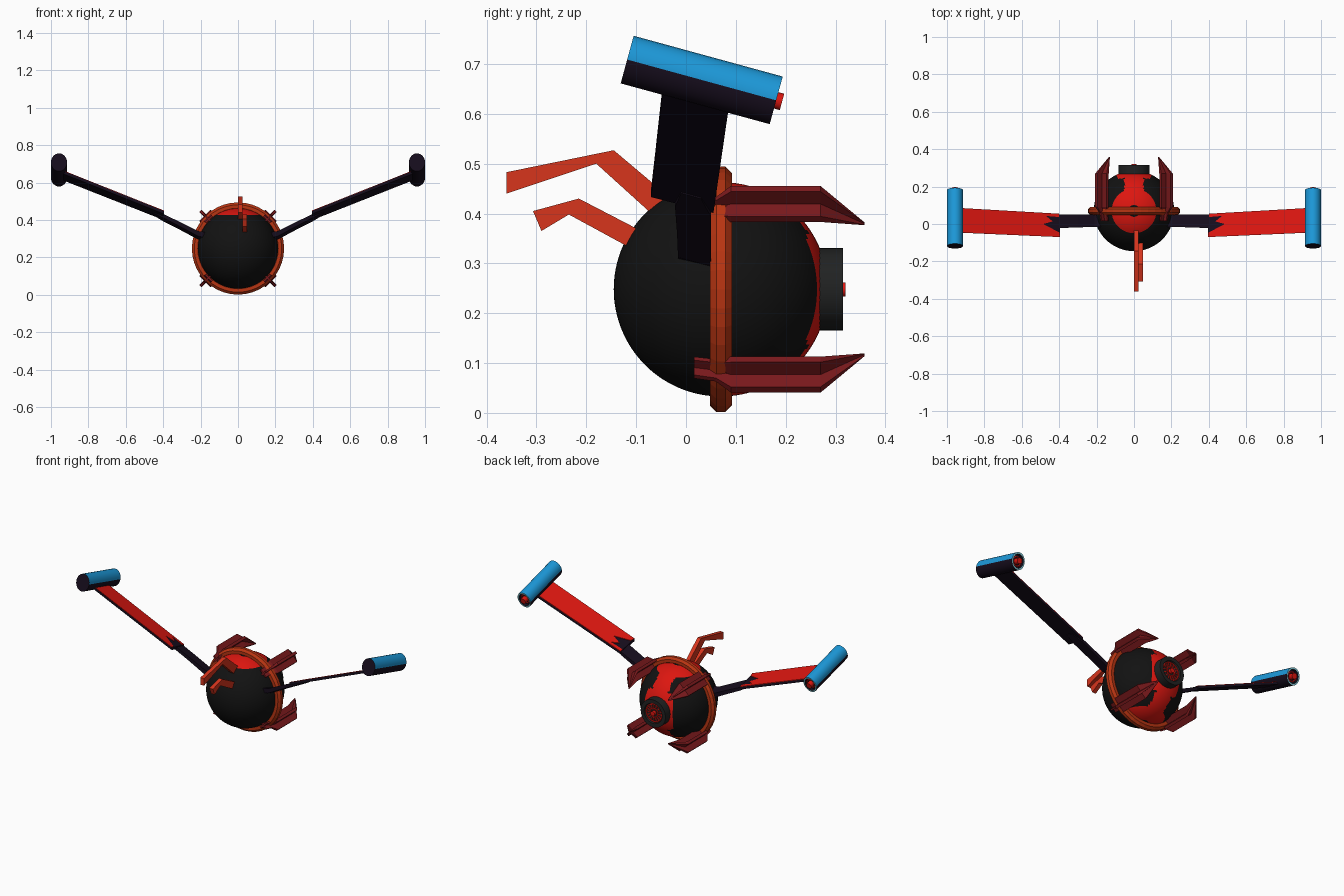
import bpy, bmesh, math
from mathutils import Matrix, Vector

if "Cube" in bpy.data.objects:
    bpy.data.objects.remove(bpy.data.objects["Cube"])

CY, CZ, R = 0.07, 0.248, 0.215


def mat(name, r, g, b):
    m = bpy.data.materials.new(name)
    m.diffuse_color = (r, g, b, 1)
    m.use_nodes = True
    m.node_tree.nodes["Principled BSDF"].inputs["Base Color"].default_value = m.diffuse_color
    return m


BLACK = mat("black", 0.006, 0.006, 0.006)
GREY = mat("charcoal", 0.015, 0.016, 0.016)
WING = mat("wing_black", 0.008, 0.004, 0.012)
RED = mat("red", 0.72, 0.008, 0.005)
ORANGE = mat("ring_orange", 0.48, 0.035, 0.006)
FIN = mat("fin_red", 0.68, 0.035, 0.012)
CLAW = mat("claw_red", 0.2, 0.01, 0.012)
BLUE = mat("blue", 0.012, 0.32, 0.7)
PALE = mat("pale_blue", 0.25, 0.65, 0.75)


def finish(name, bm, mats, mirror="", smooth=None):
    bmesh.ops.recalc_face_normals(bm, faces=bm.faces)
    me = bpy.data.meshes.new(name)
    bm.to_mesh(me)
    bm.free()
    for m in mats:
        me.materials.append(m)
    ob = bpy.data.objects.new(name, me)
    bpy.context.collection.objects.link(ob)
    if mirror:
        mod = ob.modifiers.new("mirror", "MIRROR")
        mod.use_axis = ["X" in mirror, False, False]
    if smooth:
        bpy.ops.object.select_all(action="DESELECT")
        ob.select_set(True)
        bpy.context.view_layer.objects.active = ob
        bpy.ops.object.shade_smooth_by_angle(angle=math.radians(smooth))
    return ob


def loft(bm, rings, closed=False):
    """Skin a list of point rings; cap the ends unless closed."""
    vs = [[bm.verts.new(p) for p in r] for r in rings]
    n = len(vs[0])
    pairs = list(zip(vs, vs[1:])) + ([(vs[-1], vs[0])] if closed else [])
    for a, b in pairs:
        for i in range(n):
            j = (i + 1) % n
            bm.faces.new((a[i], a[j], b[j], b[i]))
    if not closed:
        bm.faces.new(vs[0])
        bm.faces.new(vs[-1])


def circle(y, rx, rz, n, cz=0.0):
    return [(rx * math.cos(2 * math.pi * i / n), y, cz + rz * math.sin(2 * math.pi * i / n))
            for i in range(n)]


def lathe(name, profile, n, mats, cz=0.0):
    """Turned solid along y from (y, radius) pairs."""
    bm = bmesh.new()
    loft(bm, [circle(y, r, r, n, cz) for y, r in profile])
    return finish(name, bm, mats, smooth=30)


def torus(bm, y, cz, major, minor, n, k):
    rings = []
    for i in range(n):
        a = 2 * math.pi * i / n
        ring = []
        for j in range(k):
            b = 2 * math.pi * (j + 0.5) / k
            r = major + minor * math.cos(b)
            ring.append((r * math.cos(a), y + minor * math.sin(b), cz + r * math.sin(a)))
        rings.append(ring)
    loft(bm, rings, closed=True)


# Ball body with painted red bands
bm = bmesh.new()
bmesh.ops.create_uvsphere(bm, u_segments=96, v_segments=64, radius=R)
for f in bm.faces:
    x, y, z = f.calc_center_median()
    top = math.hypot(x, y)
    cap = 0.035 < top < 0.12 and (z > 0 or y > 0)
    neck = abs(x) < 0.052 and y > 0 and top > 0.035
    back = y > 0 and abs(x) < 0.09 and math.hypot(x, z) < 0.125
    f.material_index = int(cap or neck or back)
bmesh.ops.translate(bm, verts=bm.verts, vec=(0, CY, CZ))
finish("body_ball", bm, [BLACK, RED], smooth=30)

# Ring around the body
bm = bmesh.new()
torus(bm, CY, CZ, 0.2245, 0.0237, 40, 8)
finish("body_ring", bm, [ORANGE])

# Rear thruster: recessed drum, red grille and hub
lathe("thruster_drum", [(0.25, 0.083), (0.315, 0.083), (0.315, 0.06), (0.303, 0.056)], 32, [GREY], CZ)
lathe("thruster_hub", [(0.29, 0.014), (0.32, 0.014)], 16, [RED], CZ)
bm = bmesh.new()
for rad in (0.026, 0.052):
    torus(bm, 0.305, CZ, rad, 0.004, 32, 6)
for i in range(16):
    m = Matrix.Translation((0, 0.305, CZ)) @ Matrix.Rotation(i * math.pi / 8, 4, "Y")
    m = m @ Matrix.Translation((0.039, 0, 0)) @ Matrix.Diagonal((0.026, 0.006, 0.004, 1))
    bmesh.ops.create_cube(bm, size=1, matrix=m)
finish("thruster_grille", bm, [RED])

# Four claws with a cross-shaped section, bending inward at the tip
W, L = 0.008, 0.043
CROSS = [(L, -W), (L, W), (W, W), (W, L), (-W, L), (-W, W),
         (-L, W), (-L, -W), (-W, -W), (-W, -L), (W, -L), (W, -W)]
STATIONS = [(0.016, 0.222, 0.6), (0.06, 0.23, 0.62), (0.09, 0.242, 1),
            (0.27, 0.242, 1), (0.358, 0.186, 0.08)]
for i, label in enumerate(("upper_right", "upper_left", "lower_left", "lower_right")):
    a = math.pi / 4 + i * math.pi / 2
    c, s = math.cos(a), math.sin(a)
    rings = []
    for y, r0, k in STATIONS:
        rings.append([((r0 + r * k) * c - t * k * s, y, CZ + (r0 + r * k) * s + t * k * c)
                      for r, t in CROSS])
    bm = bmesh.new()
    loft(bm, rings)
    finish("claw_" + label, bm, [CLAW])

# Two bent fins on the head, slightly off centre
FINS = {
    "long_fin": ([(-0.03, 0.40), (-0.075, 0.405), (-0.18, 0.50), (-0.36, 0.44),
                  (-0.36, 0.483), (-0.145, 0.527), (-0.03, 0.43)], 0.012, 0.012),
    "short_fin": ([(-0.08, 0.32), (-0.11, 0.33), (-0.235, 0.398), (-0.29, 0.365),
                   (-0.307, 0.405), (-0.215, 0.43), (-0.08, 0.36)], 0.035, 0.012),
}
for name, (pts, x0, w) in FINS.items():
    bm = bmesh.new()
    loft(bm, [[(x0 + d, y, z) for y, z in pts] for d in (-w, w)])
    finish(name, bm, [FIN])


# Wings: tilted black slab with a notched red panel on top
def wing_z(x, y):
    return 0.425 + 0.41 * (x - 0.4) - 0.27 * y


def slab(name, outline, lo, hi, m):
    bm = bmesh.new()
    loft(bm, [[(x, y, wing_z(x, y) + d) for x, y in outline] for d in (lo, hi)])
    finish(name, bm, [m], mirror="X")


slab("wing_slab", [(0.40, 0.055), (0.94, 0.086), (0.94, -0.046), (0.395, -0.07)], -0.009, 0.006, WING)
slab("wing_panel", [(0.40, 0.055), (0.93, 0.0855), (0.93, -0.0455), (0.395, -0.07), (0.40, -0.045),
                    (0.485, 0.0), (0.435, 0.014), (0.47, 0.043), (0.40, 0.037)], 0.0055, 0.009, RED)

# Wing arms from the ball to the slab
bm = bmesh.new()
rings = []
for x, z, y0, y1, h in [(0.15, 0.315, -0.015, 0.05, 0.014), (0.21, 0.322, -0.016, 0.05, 0.014),
                        (0.30, 0.368, -0.018, 0.05, 0.012), (0.40, 0.417, -0.022, 0.05, 0.010),
                        (0.46, 0.444, -0.01, 0.03, 0.006)]:
    rings.append([(x, y, z - 0.27 * y + d) for y, d in ((y0, -h), (y1, -h), (y1, h), (y0, h))])
loft(bm, rings)
finish("wing_arm", bm, [WING], mirror="X")

# Wing-tip pods, nose tilted up, blue upper half and recessed rear end
POD = Matrix.Translation((0.957, 0.0315, 0.668)) @ Matrix.Rotation(math.radians(-15.3), 4, "X")
bm = bmesh.new()
loft(bm, [circle(y, 0.043 * k, 0.0495 * k, 24)
          for y, k in ((-0.155, 1), (0.155, 1), (0.155, 0.8), (0.138, 0.76))])
for f in bm.faces:
    c = f.calc_center_median()
    if abs(c.y) < 0.1:
        f.material_index = int(c.z > 0)
    elif c.y > 0.15:
        f.material_index = 2
bmesh.ops.transform(bm, matrix=POD, verts=bm.verts)
finish("wing_pod", bm, [WING, BLUE, PALE], mirror="X", smooth=30)

bm = bmesh.new()
loft(bm, [circle(y, 0.017, 0.017, 16) for y in (0.13, 0.167)])
torus(bm, 0.142, 0, 0.026, 0.004, 24, 6)
bmesh.ops.transform(bm, matrix=POD, verts=bm.verts)
finish("pod_nozzle", bm, [RED], mirror="X", smooth=30)
